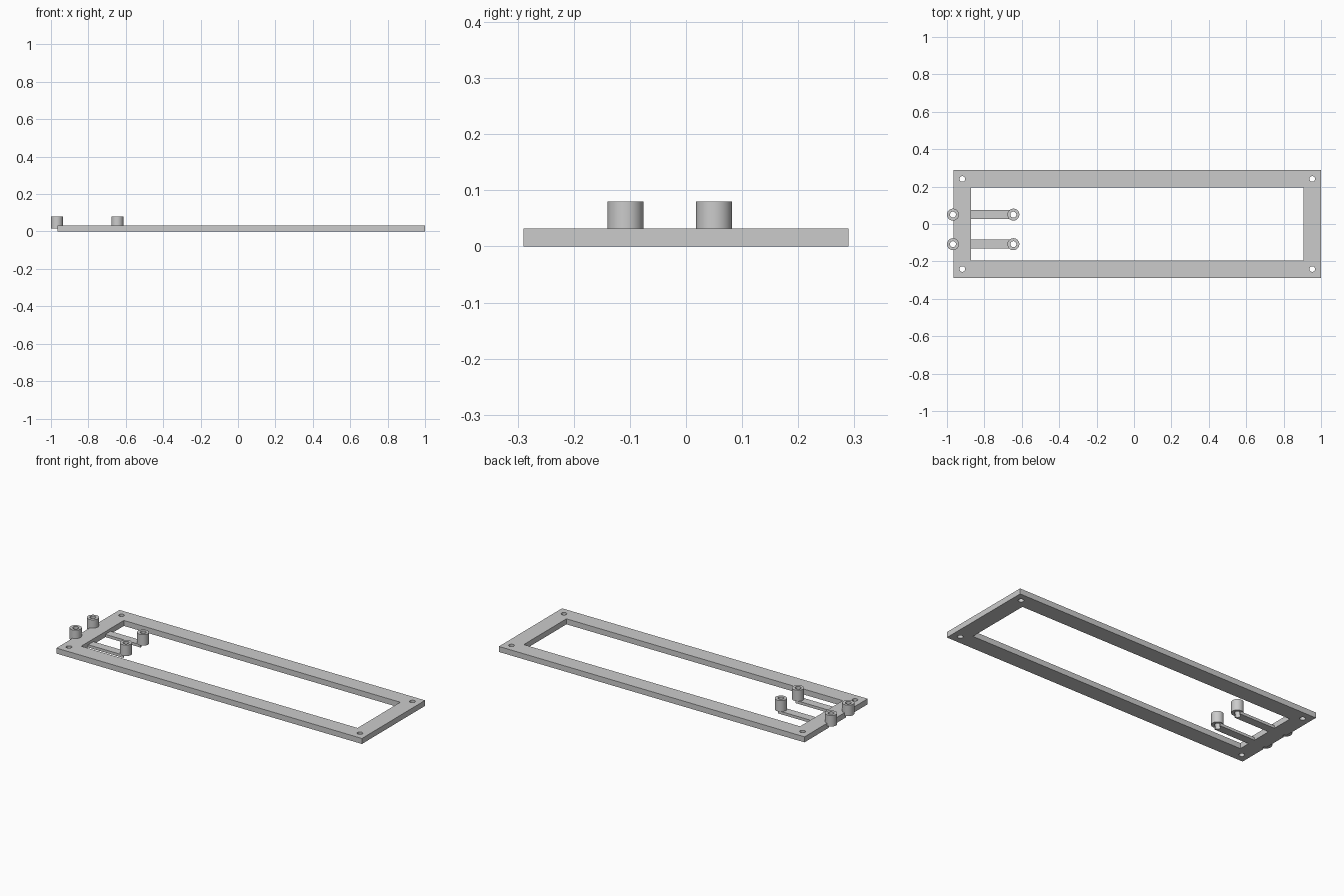
import bpy
import math

cube = bpy.data.objects.get("Cube")
if cube:
    bpy.data.objects.remove(cube, do_unlink=True)

# Main dimensions
LEFT, RIGHT, HALF_Y = -0.965, 1.0, 0.29
BORDER, THICK = 0.094, 0.032
ARM_THICK, POST_TOP = 0.016, 0.08
POST_R, BORE_R, SCREW_R = 0.032, 0.016, 0.015
POST_X, POST_Y = (-0.968, -0.645), (-0.108, 0.05)

grey = bpy.data.materials.new("plain_grey")
grey.use_nodes = True
colour = (0.6, 0.6, 0.6, 1)
grey.diffuse_color = colour
grey.node_tree.nodes["Principled BSDF"].inputs["Base Color"].default_value = colour


def finish(name):
    obj = bpy.context.object
    obj.name = name
    obj.data.materials.append(grey)
    return obj


def box(name, x0, x1, y0, y1, z0, z1):
    bpy.ops.mesh.primitive_cube_add(
        size=1, location=((x0 + x1) / 2, (y0 + y1) / 2, (z0 + z1) / 2))
    bpy.context.object.scale = (x1 - x0, y1 - y0, z1 - z0)
    bpy.ops.object.transform_apply(location=False, rotation=False, scale=True)
    return finish(name)


def cylinder(name, x, y, z0, z1, radius):
    bpy.ops.mesh.primitive_cylinder_add(
        vertices=40, radius=radius, depth=z1 - z0, location=(x, y, (z0 + z1) / 2))
    return finish(name)


def cut(obj, cutter):
    cutter.hide_render = True
    mod = obj.modifiers.new("cut", "BOOLEAN")
    mod.operation, mod.solver, mod.object = "DIFFERENCE", "EXACT", cutter
    bpy.context.view_layer.objects.active = obj
    bpy.ops.object.modifier_apply(modifier=mod.name)
    bpy.data.objects.remove(cutter, do_unlink=True)


def bore(obj, x, y, radius):
    cut(obj, cylinder("bore_cutter", x, y, -0.1, 0.2, radius))


def smooth(obj):
    bpy.ops.object.select_all(action="DESELECT")
    obj.select_set(True)
    bpy.context.view_layer.objects.active = obj
    bpy.ops.object.shade_smooth_by_angle(angle=math.radians(30))


# Rectangular frame with its window and corner screw holes
frame = box("frame", LEFT, RIGHT, -HALF_Y, HALF_Y, 0, THICK)
inner_y = HALF_Y - BORDER
cut(frame, box("window_cutter", LEFT + BORDER, RIGHT - BORDER,
               -inner_y, inner_y, -0.1, 0.1))
for x in (LEFT + BORDER / 2, RIGHT - BORDER / 2):
    for y in (-0.241, 0.241):
        bore(frame, x, y, SCREW_R)

# Thin support arms and hollow standoff posts
for side, y in zip(("right", "left"), POST_Y):
    bore(frame, POST_X[0], y, BORE_R)
    arm = box("arm_" + side, LEFT + BORDER, POST_X[1],
              y - 0.024, y + 0.024, 0, ARM_THICK)
    bore(arm, POST_X[1], y, BORE_R)
    smooth(arm)
    for place, x in zip(("outer", "inner"), POST_X):
        post = cylinder(f"post_{place}_{side}", x, y, ARM_THICK, POST_TOP, POST_R)
        bore(post, x, y, BORE_R)
        smooth(post)
smooth(frame)
